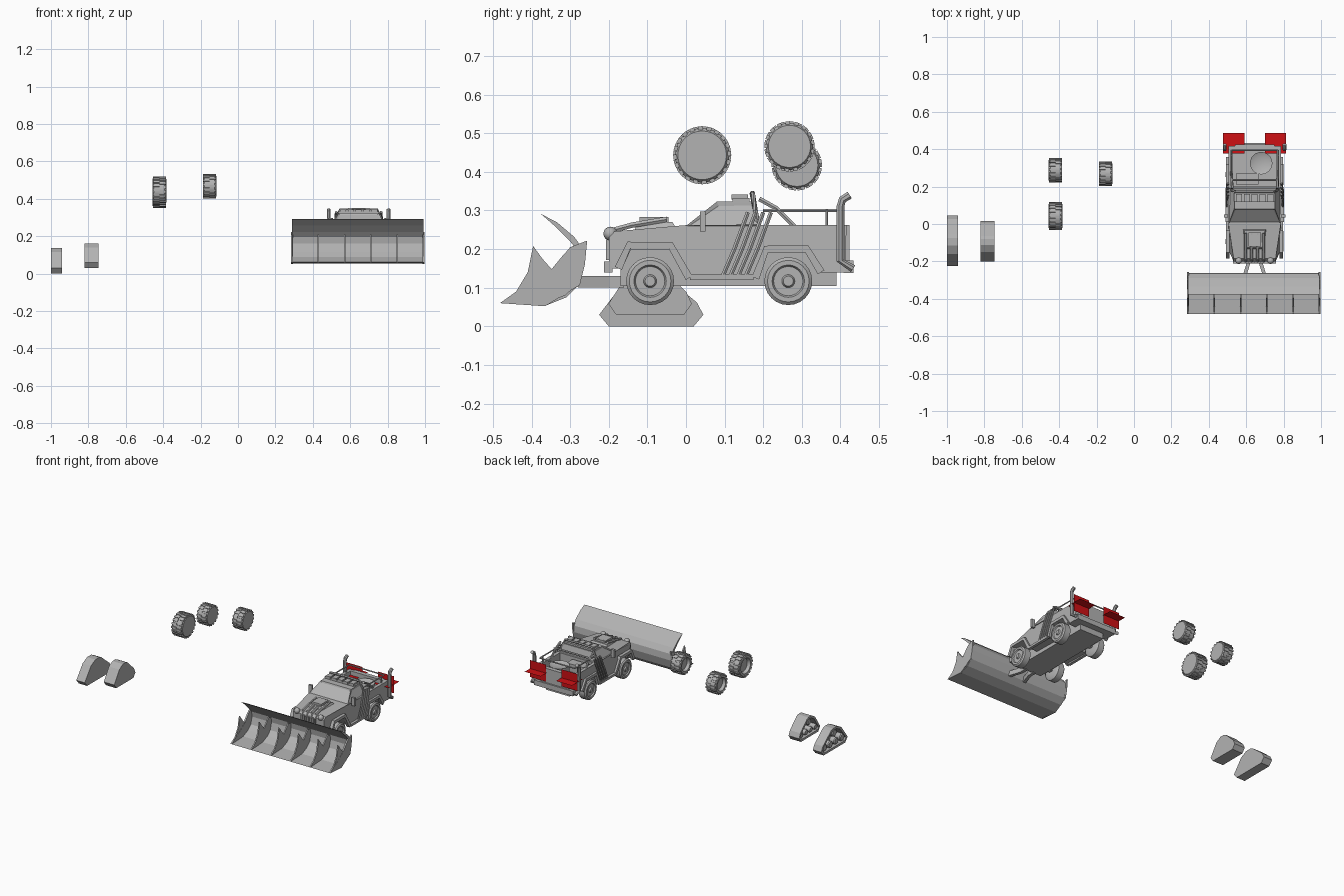
import bpy, bmesh, math
from mathutils import Vector, Matrix

if "Cube" in bpy.data.objects:
    bpy.data.objects.remove(bpy.data.objects["Cube"])


def material(name, col):
    m = bpy.data.materials.new(name)
    m.diffuse_color = (*col, 1)
    m.use_nodes = True
    m.node_tree.nodes["Principled BSDF"].inputs["Base Color"].default_value = m.diffuse_color
    return m


GREY = material("plain_grey", (0.45, 0.45, 0.45))
RED = material("flame_red", (0.62, 0.005, 0.007))
CX = 0.645  # truck centre line


def finish(name, bm, mat=GREY, smooth=False):
    bmesh.ops.recalc_face_normals(bm, faces=bm.faces)
    me = bpy.data.meshes.new(name)
    bm.to_mesh(me)
    bm.free()
    ob = bpy.data.objects.new(name, me)
    bpy.context.collection.objects.link(ob)
    me.materials.append(mat)
    if smooth:
        bpy.ops.object.select_all(action='DESELECT')
        ob.select_set(True)
        bpy.context.view_layer.objects.active = ob
        bpy.ops.object.shade_smooth_by_angle(angle=math.radians(35))
    return ob


def loft(name, rings, cap=True, smooth=False):
    bm = bmesh.new()
    vs = [[bm.verts.new(p) for p in r] for r in rings]
    n = len(rings[0])
    for a, b in zip(vs, vs[1:]):
        for i in range(n):
            bm.faces.new((a[i], a[(i + 1) % n], b[(i + 1) % n], b[i]))
    if cap:
        bm.faces.new(vs[0][::-1])
        bm.faces.new(vs[-1])
    return finish(name, bm, smooth=smooth)


def extrude(name, prof, x0, x1):
    return loft(name, [[(x, y, z) for y, z in prof] for x in (x0, x1)])


def box(name, x0, x1, y0, y1, z0, z1):
    return extrude(name, [(y0, z0), (y1, z0), (y1, z1), (y0, z1)], x0, x1)


def disc(name, x, y, z, steps, n=28):
    """Lathe around the x axis from (x offset, radius) steps."""
    rings = [[(x + dx, y + r * math.cos(2 * math.pi * i / n),
               z + r * math.sin(2 * math.pi * i / n)) for i in range(n)] for dx, r in steps]
    return loft(name, rings, smooth=True)


def tube(name, pts, r=0.006, n=6):
    pts = [Vector(p) for p in pts]
    rings = []
    for i, p in enumerate(pts):
        d = (pts[min(i + 1, len(pts) - 1)] - pts[max(i - 1, 0)]).normalized()
        a = d.cross(Vector((1, 0, 0)) if abs(d.x) < .8 else Vector((0, 1, 0))).normalized()
        b = d.cross(a)
        rings.append([p + r * (a * math.cos(t) + b * math.sin(t))
                      for t in (2 * math.pi * (k + .5) / n for k in range(n))])
    return loft(name, rings, smooth=n > 4)


# --- loose spare tyres with tread lugs
def lug_tyre(name, x, y, z, r, w, n):
    h = w / 2
    disc(name, x, y, z, [(-h * .5, r * .3), (-h * .5, r * .55), (-h, r * .65), (-h, r * .84),
                         (-h * .75, r * .94), (h * .75, r * .94), (h, r * .84), (h, r * .2)], 32)
    bm = bmesh.new()
    for i in range(n):
        for s in (-1, 1):
            a = 2 * math.pi * (i + s * .2) / n
            m = (Matrix.Translation((x, y, z)) @ Matrix.Rotation(a, 4, 'X')
                 @ Matrix.Translation((s * h * .48, 0, r * .94))
                 @ Matrix.Diagonal((h * .94, r * .17, r * .12, 1)))
            bmesh.ops.create_cube(bm, size=1, matrix=m)
    finish(name + "_tread", bm)


lug_tyre("large_tyre", -.42, .042, .443, .075, .075, 20)
lug_tyre("small_tyre_a", -.152, .268, .466, .065, .072, 17)
lug_tyre("small_tyre_b", -.42, .287, .417, .065, .072, 17)


# --- crawler track units, recessed on the left side with road wheels inside
def track(name, prof, x0, x1, wheels):
    bm = bmesh.new()
    f = bm.faces.new([bm.verts.new((x0, y, z)) for y, z in prof])
    g = bmesh.ops.extrude_face_region(bm, geom=[f])
    bmesh.ops.translate(bm, vec=(x1 - x0, 0, 0),
                        verts=[v for v in g['geom'] if isinstance(v, bmesh.types.BMVert)])
    left = [q for q in bm.faces if all(abs(v.co.x - x0) < 1e-5 for v in q.verts)]
    bmesh.ops.inset_region(bm, faces=left, thickness=.014, use_even_offset=True)
    g = bmesh.ops.extrude_face_region(bm, geom=left)
    bmesh.ops.delete(bm, geom=left, context='FACES_ONLY')
    bmesh.ops.translate(bm, vec=((x1 - x0) * .7, 0, 0),
                        verts=[v for v in g['geom'] if isinstance(v, bmesh.types.BMVert)])
    finish(name, bm)
    for y, z, r in wheels:
        disc(name + "_roller", x0, y, z, [((x1 - x0) * .72, r), (.012, r), (.006, r * .8),
                                          (.006, r * .3)], 16)


big = [(-.225, .03), (-.2, 0), (.02, 0), (.045, .03), (.028, .062), (-.055, .13),
       (-.075, .138), (-.115, .138), (-.16, .115)]
small = [(-.093 + (y + .09) * .8, .03 + z * .94) for y, z in big]
track("large_track", big, -1, -.94,
      [(-.18, .04, .024), (-.12, .038, .022), (-.06, .038, .022), (0, .04, .024), (-.1, .098, .024)])
track("small_track", small, -.82, -.745,
      [(-.165, .065, .018), (-.117, .065, .018), (-.069, .065, .018), (-.02, .065, .018), (-.1, .12, .02)])

# --- plough blade: curved sheet with teeth ribs
outer = [(-.482, .06), (-.365, .053), (-.31, .075), (-.277, .107), (-.262, .16), (-.266, .2),
         (-.29, .232), (-.335, .27), (-.378, .292)]
inner = [(-.37, .286), (-.338, .258), (-.302, .222), (-.28, .195), (-.275, .16), (-.288, .115),
         (-.316, .088), (-.365, .066)]
extrude("plough_blade", outer + inner, .288, .992)
rib = [(-.482, .06), (-.44, .09), (-.41, .14), (-.396, .208), (-.372, .175), (-.348, .148),
       (-.322, .18), (-.3, .203), (-.277, .19), (-.272, .15), (-.28, .11), (-.313, .08), (-.365, .06)]
for i in range(6):
    x = .288 + i * .1408
    extrude("blade_tooth", rib, x - .004, x + .004)
for x in (.288, .992):
    extrude("blade_end_plate", [(-.482, .06), (-.365, .052), (-.275, .107), (-.262, .16), (-.256, .222),
                                (-.3, .205), (-.348, .148), (-.41, .105)], x - .005, x + .005)

# --- truck body with wheel arches and an open bed
body = extrude("truck_body", [
    (-.2, .15), (-.165, .15), (-.14, .205), (-.045, .205), (0, .13), (.175, .126), (.205, .195),
    (.315, .195), (.345, .14), (.412, .14), (.416, .262), (.2, .262), (0, .262), (-.185, .246),
    (-.2, .23)], CX - .14, CX + .14)
for v in body.data.vertices:  # taper the nose
    if v.co.y < -.15:
        v.co.x = CX + (v.co.x - CX) * .8
cutter = box("bed_cutter", CX - .118, CX + .118, .2, .397, .2, .4)
cutter.hide_render = True
cutter.hide_viewport = True
mod = body.modifiers.new("bed_opening", 'BOOLEAN')
mod.operation = 'DIFFERENCE'
mod.solver = 'EXACT'
mod.object = cutter
box("chassis", CX - .085, CX + .085, -.17, .39, .105, .2)

# cab with sunken windows
bm = bmesh.new()
rows = [[bm.verts.new((CX + sx * w, y, z)) for sx, y in ((-1, y0), (1, y0), (1, y1), (-1, y1))]
        for w, y0, y1, z in ((.14, 0, .195, .26), (.108, .08, .18, .323))]
for i in range(4):
    bm.faces.new((rows[0][i], rows[0][(i + 1) % 4], rows[1][(i + 1) % 4], rows[1][i]))
walls = list(bm.faces)
bm.faces.new(rows[1])
bm.faces.new(rows[0][::-1])
bmesh.ops.recalc_face_normals(bm, faces=bm.faces)
bmesh.ops.inset_individual(bm, faces=walls, thickness=.011, depth=-.005)
finish("cab", bm)
box("roof_light_bar", CX - .11, CX + .11, .12, .165, .32, .332)
for i in range(5):
    box("roof_lamp", CX - .1 + i * .042, CX - .068 + i * .042, .118, .16, .328, .342)

# hood scoop, engine and pipes
loft("hood_scoop", [[(CX - a, y0, z), (CX + a, y0, z), (CX + b, y1, z), (CX - b, y1, z)]
                    for a, b, y0, y1, z in ((.05, .07, -.135, -.02, .245), (.04, .055, -.125, -.035, .27))])
box("engine_block", CX - .034, CX + .034, -.12, -.045, .262, .283)
for i in range(4):
    x = CX - .048 + i * .032
    tube("intake_pipe", [(x, -.2, .225), (x, -.185, .25), (x, -.14, .262), (x, -.05, .277)], .008)

# nose and tail fittings
box("front_bumper", CX - .115, CX + .115, -.212, -.19, .14, .168)
box("rear_bumper", CX - .14, CX + .14, .408, .434, .138, .17)
box("tailgate", CX - .105, CX + .105, .412, .424, .17, .262)
for i in range(7):
    box("grille_bar", CX - .053 + i * .016, CX - .043 + i * .016, -.207, -.196, .172, .225)

TYRE = [(-.028, .02), (-.028, .05), (-.02, .062), (.02, .062), (.027, .054), (.027, .042),
        (.02, .038), (.02, .017), (.028, .013), (.028, .004)]
for s in (-1, 1):
    def X(d):
        return CX + s * d
    # wheels and axles
    for y in (-.093, .265):
        disc("truck_wheel", X(.127), y, .117, [(s * dx, r) for dx, r in TYRE], 24)
        box("axle_half", CX, X(.11), y - .012, y + .012, .105, .129)
    # arch flares
    tube("front_flare", [(X(.143), y, z) for y, z in
                         ((-.175, .15), (-.148, .21), (-.04, .21), (.008, .125))], .014, 4)
    tube("rear_flare", [(X(.143), y, z) for y, z in
                        ((.18, .125), (.208, .2), (.313, .2), (.35, .14))], .014, 4)
    box("side_step", X(.138), X(.156), .01, .175, .12, .134)
    # slanted side pipes
    for k in range(4):
        y = .095 + k * .02
        tube("side_pipe", [(X(.15), y, .13), (X(.15), y + .03, .2), (X(.142), y + .065, .295)], .006)
    # roll cage
    tube("roll_hoop_side", [(X(.128), .195, .2), (X(.122), .18, .3), (X(.1), .172, .342), (CX, .172, .345)], .007)
    tube("cage_brace", [(X(.12), .19, .33), (X(.122), .235, .305), (X(.125), .29, .25)], .007)
    tube("bed_rail", [(X(.125), .2, .3), (X(.125), .395, .3)], .004)
    tube("bed_post", [(X(.125), .365, .25), (X(.125), .365, .304)], .004)
    # rear stacks
    tube("exhaust_stack", [(X(.155), .432, .15), (X(.16), .4, .17), (X(.16), .4, .31),
                           (X(.16), .405, .328), (X(.16), .424, .34)], .011, 8)
    # lamps and mirrors
    bm = bmesh.new()
    bmesh.ops.create_uvsphere(bm, u_segments=12, v_segments=8, radius=.018,
                              matrix=Matrix.Translation((X(.085), -.196, .24)))
    finish("headlight", bm, smooth=True)
    box("mirror", X(.142), X(.165), .036, .05, .245, .298)
    # plough arms
    loft("plough_arm", [[(X(d + e), y, z) for e, z in ((-.01, .1), (.01, .1), (.01, .13), (-.01, .13))]
                        for d, y in ((.03, -.16), (.03, -.2), (.055, -.28))])
    # crossed flame cards
    for c in ((0, .056, .056), (.056, 0, .056)):
        bm = bmesh.new()
        ex = Vector((.057, 0, 0))
        ey = Vector((0, .055, 0)) if c[0] == 0 else Vector((0, 0, .055))
        o = Vector((X(.112), .432, .235))
        bm.faces.new([bm.verts.new(o + a * ex + b * ey) for a, b in ((-1, -1), (1, -1), (1, 1), (-1, 1))])
        finish("flame_card", bm, RED)

# spare wheel, crate and cross bars in the bed
bm = bmesh.new()
bmesh.ops.create_cone(bm, cap_ends=True, segments=24, radius1=.06, radius2=.06, depth=.04,
                      matrix=Matrix.Translation((.68, .325, .235)))
top = [f for f in bm.faces if f.normal.z > .9]
bmesh.ops.inset_region(bm, faces=top, thickness=.022, depth=-.01)
finish("spare_wheel", bm, smooth=True)
box("bed_crate", CX - .1, CX + .02, .21, .27, .2, .25)
tube("cage_cross_bar", [(CX - .125, .235, .303), (CX + .125, .235, .303)])
tube("rear_cross_bar", [(CX - .125, .395, .3), (CX + .125, .395, .3)], .004)
